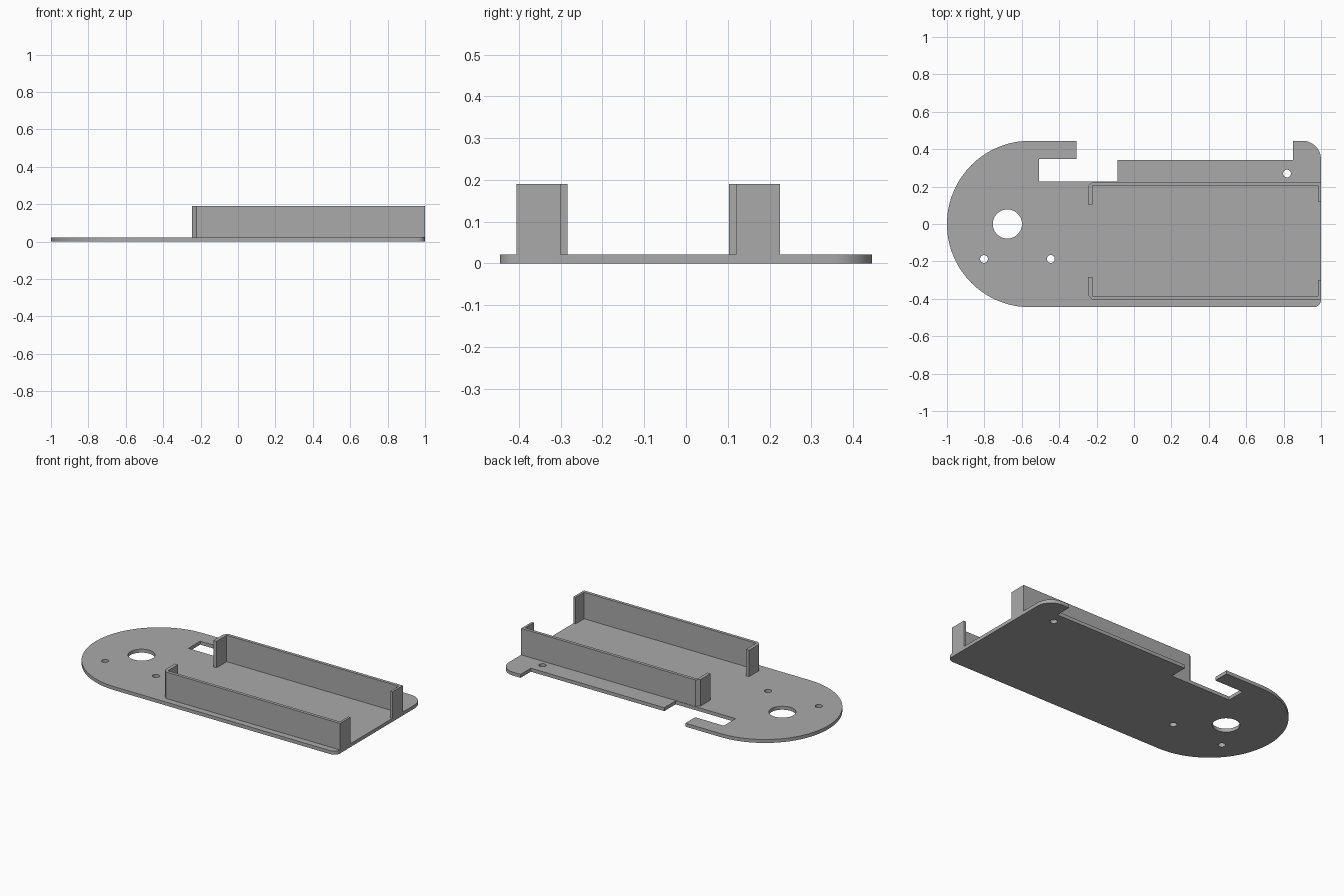
import bpy
import math

cube = bpy.data.objects.get("Cube")
if cube:
    bpy.data.objects.remove(cube, do_unlink=True)

PLATE_TOP = 0.022
WALL_TOP = 0.19

grey = bpy.data.materials.new("plain grey")
grey.use_nodes = True
colour = (0.4, 0.4, 0.4, 1)
grey.diffuse_color = colour
grey.node_tree.nodes["Principled BSDF"].inputs["Base Color"].default_value = colour


def arc(cx, cy, r, start, end, steps):
    """Points along an arc, angles in degrees."""
    angles = [math.radians(start + (end - start) * i / steps) for i in range(steps + 1)]
    return [(cx + r * math.cos(a), cy + r * math.sin(a)) for a in angles]


def circle(cx, cy, r, steps=32):
    return arc(cx, cy, r, 0, 360, steps)[:-1]


def extruded(name, loops, bottom, top):
    """Solid from flat closed outlines; inner outlines become holes."""
    curve = bpy.data.curves.new(name, "CURVE")
    curve.dimensions = "2D"
    curve.fill_mode = "BOTH"
    curve.extrude = (top - bottom) / 2
    for loop in loops:
        spline = curve.splines.new("POLY")
        spline.points.add(len(loop) - 1)
        for point, (x, y) in zip(spline.points, loop):
            point.co = (x, y, 0, 1)
        spline.use_cyclic_u = True
    obj = bpy.data.objects.new(name, curve)
    bpy.context.collection.objects.link(obj)
    obj.location.z = (top + bottom) / 2
    bpy.ops.object.select_all(action="DESELECT")
    obj.select_set(True)
    bpy.context.view_layer.objects.active = obj
    bpy.ops.object.convert(target="MESH")
    obj = bpy.context.object
    # Weld the caps to the sides
    bpy.ops.object.mode_set(mode="EDIT")
    bpy.ops.mesh.select_all(action="SELECT")
    bpy.ops.mesh.remove_doubles(threshold=0.0001)
    bpy.ops.mesh.normals_make_consistent(inside=False)
    bpy.ops.object.mode_set(mode="OBJECT")
    obj.data.materials.clear()
    obj.data.materials.append(grey)
    bpy.ops.object.shade_smooth_by_angle(angle=math.radians(30))
    return obj


# Base plate: round left end, notched back edge, rounded right corners
outline = arc(-0.555, 0, 0.445, 270, 90, 64)
outline += [(-0.307, 0.445), (-0.307, 0.347), (-0.508, 0.347), (-0.508, 0.228),
            (-0.087, 0.228), (-0.087, 0.342), (0.85, 0.342), (0.85, 0.445)]
outline += arc(0.9, 0.345, 0.1, 90, 0, 16)
outline += arc(0.96, -0.405, 0.04, 0, -90, 10)

# One large hole and three screw holes
holes = [circle(-0.677, 0, 0.078, 48)]
holes += [circle(x, y, 0.021) for x, y in ((-0.802, -0.187), (-0.445, -0.187), (0.818, 0.27))]
extruded("base_plate", [outline] + holes, 0, PLATE_TOP)


# Channel-shaped walls with a bevelled left corner and inward lips
def wall(name, outer, side):
    lengths = [(-0.245, 0.122), (-0.245, 0.022), (-0.223, 0), (1, 0), (1, 0.105),
               (0.985, 0.105), (0.985, 0.02), (-0.223, 0.02), (-0.223, 0.122)]
    extruded(name, [[(x, outer + side * d) for x, d in lengths]], PLATE_TOP - 0.002, WALL_TOP)


wall("back_wall", 0.225, -1)
wall("front_wall", -0.405, 1)
